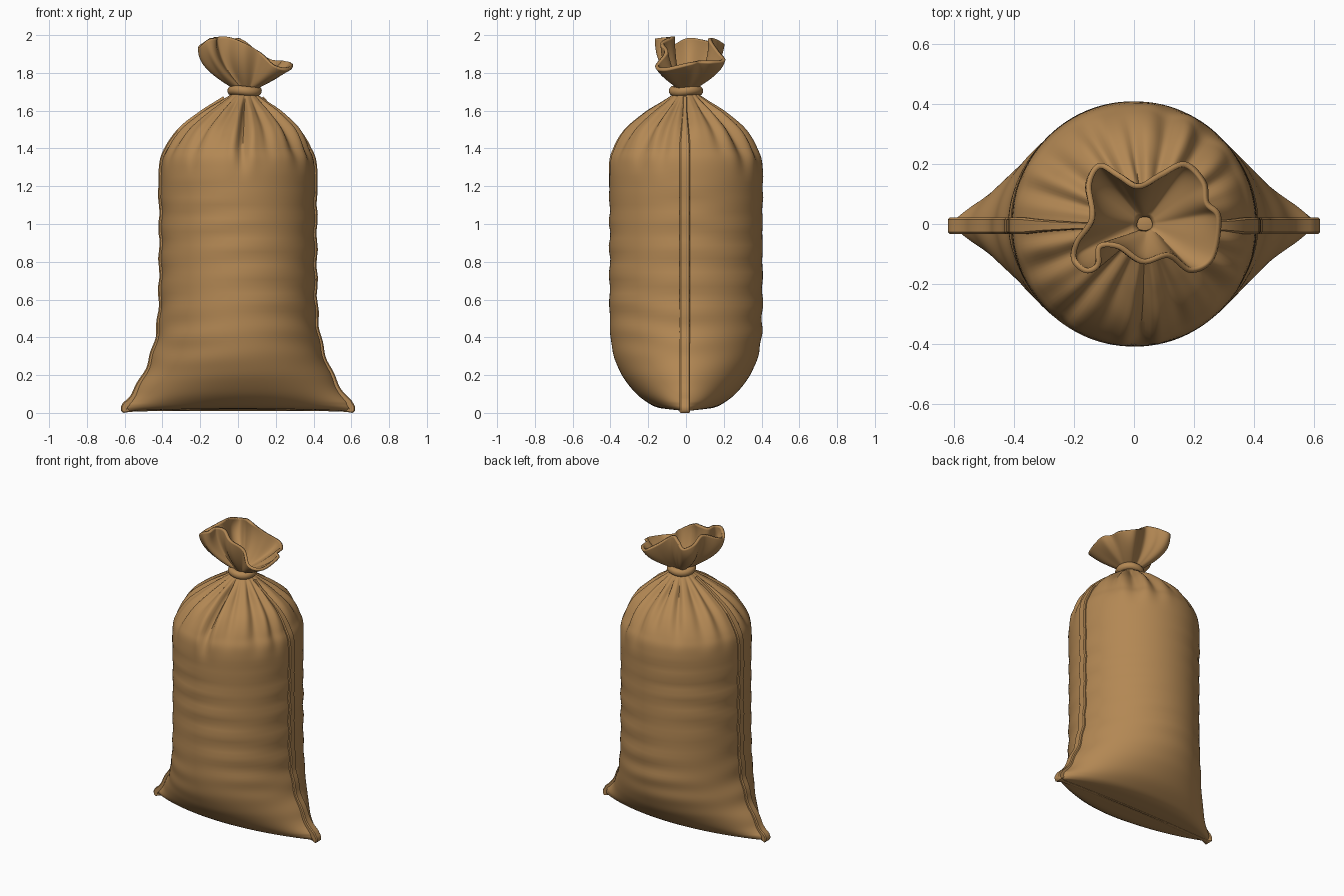
import bpy, bmesh, math, random
from math import sin, cos, pi, exp

if "Cube" in bpy.data.objects:
    bpy.data.objects.remove(bpy.data.objects["Cube"])

random.seed(4)
mat = bpy.data.materials.new("burlap_brown")
mat.diffuse_color = (0.45, 0.245, 0.088, 1)
mat.use_nodes = True
mat.node_tree.nodes["Principled BSDF"].inputs["Base Color"].default_value = mat.diffuse_color


def spline(keys, u, closed=False):
    """Catmull-Rom through a list of tuples, u from 0 to 1."""
    n = len(keys)
    s = u * (n if closed else n - 1)
    i = int(s) if closed else min(int(s), n - 2)
    f = s - i
    at = (lambda k: keys[k % n]) if closed else (lambda k: keys[max(0, min(n - 1, k))])
    return [0.5 * (2 * b + (c - a) * f + (2 * a - 5 * b + 4 * c - d) * f * f
                   + (3 * b - a - 3 * c + d) * f ** 3)
            for a, b, c, d in zip(at(i - 1), at(i), at(i + 1), at(i + 2))]


def loft(name, rings, cap=True, angle=60):
    bm = bmesh.new()
    rows = [[bm.verts.new(p) for p in r] for r in rings]
    for r0, r1 in zip(rows, rows[1:]):
        n = len(r0)
        for j in range(n):
            k = (j + 1) % n
            bm.faces.new((r0[j], r0[k], r1[k], r1[j]))
    if cap:
        bm.faces.new(rows[0][::-1])
        bm.faces.new(rows[-1])
    bmesh.ops.recalc_face_normals(bm, faces=bm.faces)
    return finish(name, bm, angle)


def finish(name, bm, angle=60):
    me = bpy.data.meshes.new(name)
    bm.to_mesh(me)
    bm.free()
    me.materials.append(mat)
    ob = bpy.data.objects.new(name, me)
    bpy.context.collection.objects.link(ob)
    bpy.ops.object.select_all(action='DESELECT')
    ob.select_set(True)
    bpy.context.view_layer.objects.active = ob
    bpy.ops.object.shade_smooth_by_angle(angle=math.radians(angle))
    return ob


# Sack body: height, half width, half depth, pointedness of the section
KEYS = [(.008, .585, .003, 1.5), (.009, .600, .07, 1.5), (.015, .606, .14, 1.5),
        (.04, .602, .195, 1.45), (.10, .552, .268, 1.35), (.2, .494, .340, 1.22),
        (.3, .454, .382, 1.14), (.4, .427, .400, 1.07), (.55, .41, .406, 1.02),
        (.8, .406, .406, 1), (1.05, .406, .406, 1), (1.3, .406, .406, 1),
        (1.4, .376, .376, 1), (1.5, .313, .31, 1), (1.58, .22, .216, 1),
        (1.65, .122, .118, 1), (1.69, .065, .065, 1), (1.705, .05, .05, 1)]

# Gather creases: angle, width, depth, lower end
N = 16
CREASES = [(-pi / 2 + 0.06 + 2 * pi * i / N + (random.uniform(-.08, .08) if i else 0),
            random.uniform(.06, .105), .055 if i == 0 else random.uniform(.016, .036),
            random.uniform(1.2, 1.4)) for i in range(N)]


def body_point(u, t):
    z, a, b, e = spline(KEYS, u)
    s = sin(t)
    x, y = a * cos(t), b * math.copysign(abs(s) ** e, s)
    k = 1.0
    # pleats below the tie
    for t0, w, d, low in CREASES:
        if z > low:
            f = min(1, (z - low) / .3)
            dt = (t - t0 + pi) % (2 * pi) - pi
            env = f * f * (3 - 2 * f) * min(1, max(0, (1.7 - z) / .1))
            k -= d * env * (exp(-(dt / w) ** 2) - .35 * exp(-((abs(dt) - 2 * w) / w) ** 2)) / max(a, .16)
    # soft horizontal slump folds
    env = max(0, min(1, (z - .15) / .3)) * max(0, min(1, (1.32 - z) / .2))
    ph = z * 2 * pi / .135 + .9 * sin(2 * t + .6) + 1.1 * sin(5 * z)
    k += env * abs(s) ** .7 * (.012 * sin(ph) * (.65 + .35 * sin(3 * t + 7 * z)) - .003)
    # buckling along the side edges
    if .05 < z < 1.2:
        side = abs(cos(t)) ** 8
        k += side * .011 * sin(z * 38 + (0 if cos(t) > 0 else 2))
    lift = .012 * max(0, 1 - z / .2) * (1 - (x / .61) ** 2)
    shift = .035 * max(0, min(1, (z - 1.4) / .3))
    return (x * k + shift, y * k, z + lift)


ROWS, COLS = 120, 180
loft("sack_body", [[body_point(i / ROWS, 2 * pi * j / COLS) for j in range(COLS)]
                   for i in range(ROWS + 1)])

# Flat seam running down both sides and faintly across the bottom
us = [i / 90 for i in range(9, 82)]
path = [body_point(u, 0) for u in reversed(us)]
path += [(x, 0, .008 + .012 * (1 - (x / .61) ** 2)) for x in [.57 - .06 * i for i in range(20)]]
path += [body_point(u, pi) for u in us]
rings = []
for i, (x, y, z) in enumerate(path):
    p, q = path[max(0, i - 1)], path[min(len(path) - 1, i + 1)]
    dx, dz = q[0] - p[0], q[2] - p[2]
    l = math.hypot(dx, dz) or 1
    nx, nz = -dz / l, dx / l
    w = .028 * max(.4, min(1, (1.72 - z) / .3))
    h = 1.0
    if abs(x) < .58 and z < .03:
        w, h = .012, .3
    rings.append([(x + nx * d * h, c * w - .006, max(0, z + nz * d * h)) for c, d in
                  ((-1, -.02), (-1, .007), (-.75, .013), (.75, .013), (1, .007), (1, -.02))])
loft("side_seam", rings, angle=40)

# Tie cord around the neck
cord = []
for i in range(48):
    t = 2 * pi * i / 48
    cord.append([(.035 + (.068 + .023 * cos(v)) * cos(t), (.068 + .023 * cos(v)) * sin(t),
                  1.705 + .025 * sin(v) + .004 * sin(2 * t))
                 for v in [2 * pi * j / 16 for j in range(16)]])
loft("tie_cord", cord + [cord[0]], cap=False)

# Ruffled open mouth: rim points x, y, z, counter-clockwise from the right
RIM = [(.285, .02, 1.85), (.245, .07, 1.86), (.235, .14, 1.86), (.17, .2, 1.87),
       (.09, .165, 1.92), (.015, .125, 1.98), (-.05, .16, 1.975), (-.115, .195, 1.95),
       (-.15, .13, 1.965), (-.14, .02, 1.985), (-.19, -.06, 1.95), (-.2, -.12, 1.935),
       (-.16, -.155, 1.975), (-.12, -.135, 1.985), (-.115, -.075, 1.99), (-.05, -.075, 1.99),
       (.03, -.125, 1.96), (.115, -.105, 1.91), (.19, -.155, 1.84), (.265, -.115, 1.82)]
M = 160
rings = []
for r in range(25):
    s = r / 24
    ring = []
    for j in range(M):
        rx, ry, rz = spline(RIM, j / M, True)
        t = 2 * pi * j / M
        bx, by, bz = .035 + .03 * cos(t), .03 * sin(t), 1.71
        # higher parts of the rim bulge out low and stand upright
        bulge = max(.3, min(1.15, .35 + 6 * (rz - 1.84)))
        f = s + bulge * s * (1 - s)
        k = 1 + .07 * sin(pi * s) * sin(8 * t + .5)
        ring.append((bx + (rx - bx) * f * k, by + (ry - by) * f * k, bz + (rz - bz) * s))
    rings.append(ring)
ruffle = loft("mouth_ruffle", rings, cap=False)
sol = ruffle.modifiers.new("cloth", 'SOLIDIFY')
sol.thickness = .018
sol.offset = 0
